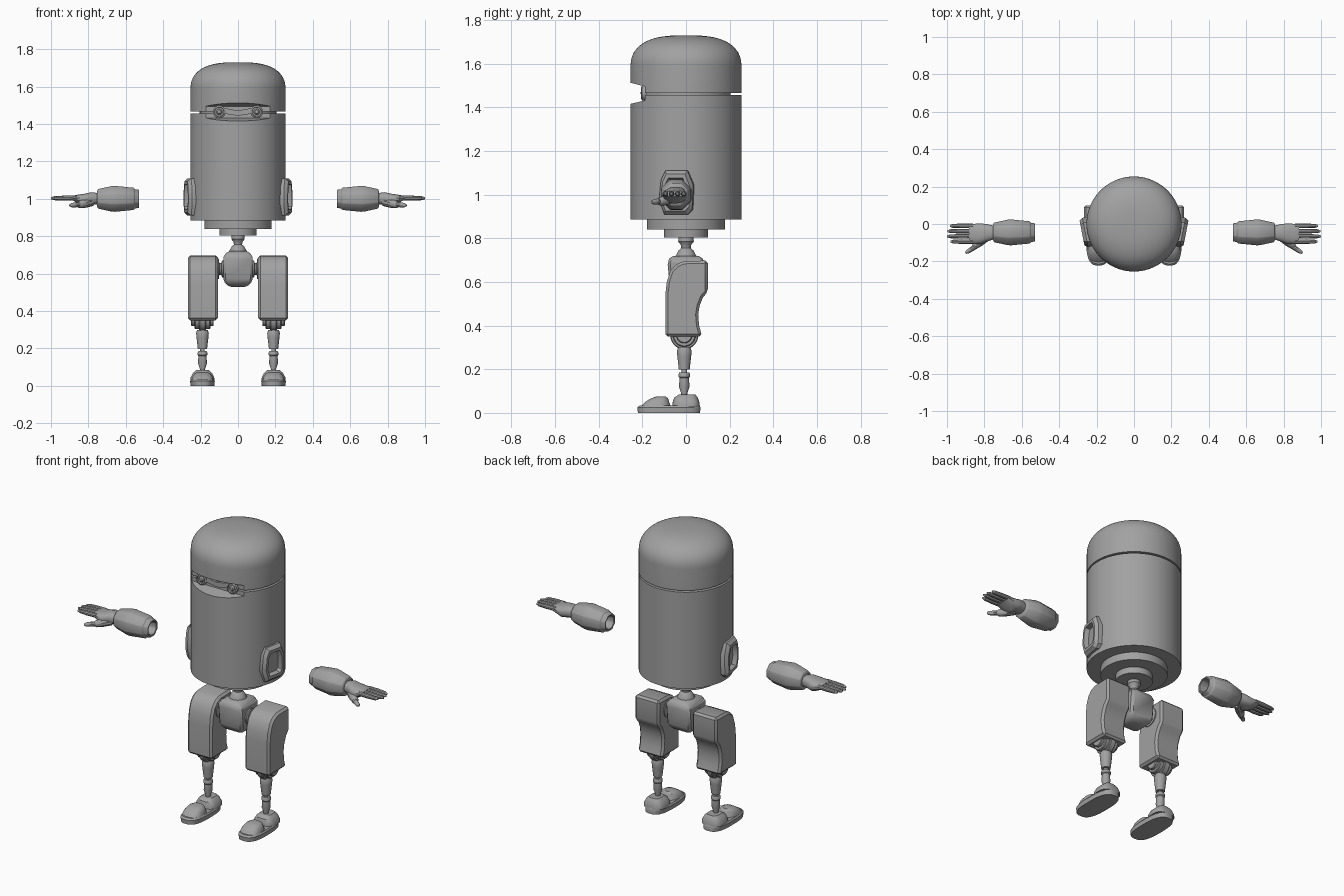
import bpy, bmesh
from math import sin, cos, pi, radians, copysign
from mathutils import Vector, Matrix

if "Cube" in bpy.data.objects:
    bpy.data.objects.remove(bpy.data.objects["Cube"], do_unlink=True)

GREY = (0.36, 0.36, 0.36, 1)
metal = bpy.data.materials.new("plain grey")
metal.use_nodes = True
metal.diffuse_color = GREY
metal.node_tree.nodes["Principled BSDF"].inputs["Base Color"].default_value = GREY


def finish(name, bm, mirror=False, bevel=0.0, smooth=True):
    """Turn a bmesh in world coordinates into an object."""
    bmesh.ops.recalc_face_normals(bm, faces=bm.faces)
    if bevel:
        edges = [e for e in bm.edges if e.calc_face_angle(0) > radians(35)]
        bmesh.ops.bevel(bm, geom=edges, offset=bevel, segments=1,
                        affect='EDGES', clamp_overlap=True)
    mesh = bpy.data.meshes.new(name)
    bm.to_mesh(mesh)
    bm.free()
    mesh.materials.append(metal)
    obj = bpy.data.objects.new(name, mesh)
    bpy.context.collection.objects.link(obj)
    if smooth:
        bpy.ops.object.select_all(action='DESELECT')
        obj.select_set(True)
        bpy.context.view_layer.objects.active = obj
        bpy.ops.object.shade_smooth_by_angle(angle=radians(32))
    if mirror:
        obj.modifiers.new("other_side", 'MIRROR')
    return obj


def loft(name, rings, **options):
    """Skin a list of equal-length rings and cap both ends."""
    bm = bmesh.new()
    loops = [[bm.verts.new(p) for p in ring] for ring in rings]
    n = len(loops[0])
    for a, b in zip(loops, loops[1:]):
        for i in range(n):
            j = (i + 1) % n
            bm.faces.new((a[i], a[j], b[j], b[i]))
    bm.faces.new(loops[0])
    bm.faces.new(loops[-1])
    return finish(name, bm, **options)


def lathe(name, profile, start=(0, 0, 0), axis=(0, 0, 1), sides=32, **options):
    """Revolve (radius, distance) pairs about an axis."""
    turn = Vector(axis).to_track_quat('Z', 'Y')
    angles = [2 * pi * (i + 0.5) / sides for i in range(sides)]
    rings = [[Vector(start) + turn @ Vector((r * cos(a), r * sin(a), t))
              for a in angles] for r, t in profile]
    return loft(name, rings, **options)


def rounded(rx, ry, power=2.0, sides=32):
    """Superellipse outline."""
    shape = lambda v: copysign(abs(v) ** (2 / power), v)
    return [(rx * shape(cos(2 * pi * (i + 0.5) / sides)),
             ry * shape(sin(2 * pi * (i + 0.5) / sides))) for i in range(sides)]


def stack(name, layers, cx, power):
    """Rounded horizontal layers: (z, centre y, half width, half length)."""
    return loft(name, [[(cx + x, cy + y, z) for x, y in rounded(rx, ry, power)]
                       for z, cy, rx, ry in layers], mirror=True)


# Body, head and inner core
R = 0.254
body = lathe("body_shell", [(R, 0.885), (R, 1.456)], sides=96)
head = lathe("head_dome", [(R, 1.466)] +
             [(R * cos(a) ** 0.7, 1.59 + 0.14 * sin(a) ** 0.9)
              for a in (pi / 2 * i / 16 for i in range(16))] + [(0.004, 1.73)],
             sides=96)
core = lathe("inner_core", [(0.205, 1.40), (0.205, 1.52)], sides=64)
lathe("waist_disc", [(0.18, 0.84), (0.18, 0.89)], sides=64)
lathe("waist_hub", [(0.10, 0.803), (0.10, 0.85)], sides=48)

# Visor slot through the front of the shell, flared outwards
slot = loft("visor_cutter",
            [[(x, -0.30, 1.405), (x, -0.187, 1.432), (x, -0.187, 1.495), (x, -0.30, 1.525)]
             for x in (-0.4, 0.4)], smooth=False)
slot.hide_render = True
slot.hide_set(True)
for part in (body, head, core):
    cut = part.modifiers.new("visor_slot", 'BOOLEAN')
    cut.operation = 'DIFFERENCE'
    cut.object = slot

# Eyes and the brow bridge between them
lathe("eyes", [(0.034, 0), (0.034, 0.022), (0.026, 0.026), (0.024, 0.018),
               (0.016, 0.018), (0.010, 0.026), (0.002, 0.028)],
      (0.10, -0.18, 1.465), (0, -1, 0), mirror=True)
bridge = [(-0.07, 1.485), (0, 1.472), (0.07, 1.485), (0.07, 1.455), (0, 1.444), (-0.07, 1.455)]
loft("eye_bridge", [[(x, y, z) for x, z in bridge] for y in (-0.18, -0.198)])

# Neck joint and pelvis
lathe("waist_joint", [(0.034, 0.81), (0.036, 0.785), (0.024, 0.77), (0.022, 0.755),
                      (0.034, 0.745), (0.05, 0.715), (0.05, 0.70)])
loft("pelvis", [[(-x, -y, z), (x, -y, z), (x, y, z), (-x, y, z)] for z, x, y in
                ((0.53, 0.05, 0.045), (0.56, 0.078, 0.072), (0.69, 0.078, 0.085),
                 (0.72, 0.058, 0.068))], bevel=0.012)
lathe("hip_axles", [(0.045, 0.06), (0.045, 0.085), (0.032, 0.09), (0.032, 0.10),
                    (0.055, 0.103), (0.055, 0.13)], (0, 0, 0.625), (1, 0, 0), mirror=True)

# Thigh: side outline pushed across the leg
thigh = [(-0.095, 0.35), (-0.095, 0.54), (-0.088, 0.60), (-0.072, 0.65), (-0.045, 0.68),
         (-0.01, 0.695), (0.10, 0.698), (0.10, 0.555), (0.078, 0.53), (0.062, 0.49),
         (0.056, 0.45), (0.06, 0.40), (0.074, 0.35)]
loft("thighs", [[(x, y, z) for y, z in thigh] for x in (0.108, 0.268)],
     mirror=True, bevel=0.012)

# Knee, shin and ankle
LEG = 0.19
for name, radius, half in (("knee_wheel", 0.064, 0.018), ("knee_plates", 0.052, 0.042),
                           ("knee_caps", 0.036, 0.06)):
    lathe(name, [(radius, -half), (radius, half)], (LEG, -0.008, 0.355), (1, 0, 0),
          mirror=True, bevel=0.004)
lathe("upper_shins", [(0.028, 0.30), (0.034, 0.283), (0.032, 0.26), (0.025, 0.198),
                      (0.012, 0.198), (0.012, 0.186), (0.022, 0.186), (0.026, 0.178),
                      (0.026, 0.165), (0.022, 0.16), (0.024, 0.12), (0.014, 0.09),
                      (0.014, 0.07)], (LEG, -0.008, 0), mirror=True)

# Feet
stack("soles", [(0, -0.078, 0.064, 0.143), (0.025, -0.078, 0.066, 0.145),
                (0.034, -0.075, 0.06, 0.138)], LEG, 2.8)
stack("toe_caps", [(0.03, -0.138, 0.058, 0.068), (0.05, -0.132, 0.053, 0.055),
                   (0.066, -0.122, 0.042, 0.04), (0.074, -0.115, 0.026, 0.024)], LEG, 2.6)
stack("heels", [(0.03, 0, 0.064, 0.063), (0.046, 0, 0.063, 0.062),
                (0.07, 0.0, 0.05, 0.054), (0.084, 0.005, 0.034, 0.038)], LEG, 3)

# Shoulder sockets: angular frames turned slightly forward
frame = [(-0.05, 0.10), (0.053, 0.10), (0.08, 0.035), (0.075, -0.08),
         (0.055, -0.10), (-0.055, -0.10), (-0.08, -0.03), (-0.07, 0.06)]
place = Matrix.Translation((0, -0.048, 1.01)) @ Matrix.Translation((0.272, 0, 0)) \
    @ Matrix.Rotation(radians(-11), 4, 'Z')
loft("shoulder_sockets", [[place @ Vector((d, u * s, v * s)) for u, v in frame] for d, s in
                          ((-0.07, 1), (-0.012, 1), (0.006, 0.84), (0.006, 0.66), (-0.02, 0.6))],
     mirror=True)

# Forearms: eight-sided, hollow at the elbow end
lathe("forearms", [(0.036, 0.06), (0.04, 0), (0.052, 0), (0.056, 0.025), (0.064, 0.028),
                   (0.075, 0.13), (0.073, 0.15), (0.056, 0.222), (0.04, 0.226)],
      (0.528, -0.045, 1.0), (1, 0, 0), sides=8, mirror=True, bevel=0.003)

# Hands
palm = [(0.74, -0.045, 1.0, 0.034, 0.03), (0.785, -0.047, 1.002, 0.047, 0.034),
        (0.82, -0.052, 0.994, 0.056, 0.034), (0.85, -0.052, 0.998, 0.054, 0.026),
        (0.882, -0.05, 1.004, 0.052, 0.013)]
loft("palms", [[(x, cy + u, cz + v) for u, v in rounded(ry, rz, 2.5, 16)]
               for x, cy, cz, ry, rz in palm], mirror=True)


def finger(name, start, end, r):
    reach = Vector(end) - Vector(start)
    t = reach.length
    lathe(name, [(r, 0), (r * 1.05, t * 0.5), (r * 0.85, t * 0.88), (r * 0.4, t)],
          start, reach, sides=10, mirror=True)


for i, (name, tip) in enumerate((("little", 0.985), ("ring", 0.998),
                                 ("middle", 1.0), ("index", 0.982))):
    y = -0.01 - 0.028 * i
    finger(name + "_fingers", (0.86, y, 1.005), (tip, y, 1.003), 0.0125)
finger("thumb_roots", (0.78, -0.065, 0.983), (0.86, -0.125, 0.966), 0.022)
finger("thumbs", (0.83, -0.11, 0.972), (0.90, -0.155, 0.965), 0.013)
